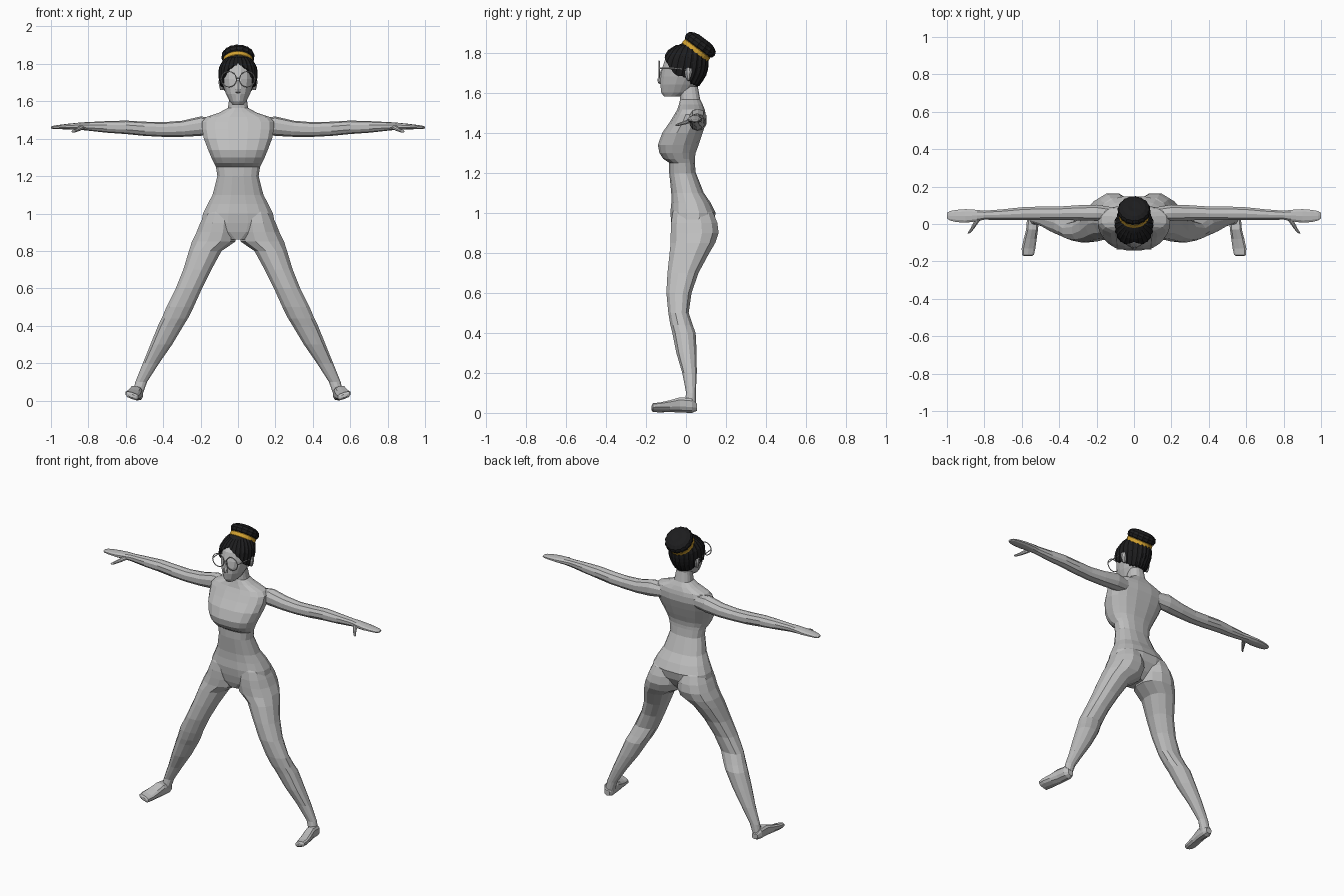
import bpy, bmesh, math
from mathutils import Vector


def material(name, col):
    m = bpy.data.materials.new(name)
    m.diffuse_color = (*col, 1)
    return m


GREY = material("plain grey", (0.52, 0.52, 0.52))
BLACK = material("hair black", (0.012, 0.012, 0.013))
GOLD = material("band gold", (0.65, 0.36, 0.03))


def loft(name, rings, mat, mirror=False, cap=True):
    """Skin a list of equal-length point rings."""
    bm = bmesh.new()
    rows = [[bm.verts.new(p) for p in r] for r in rings]
    n = len(rows[0])
    for a, b in zip(rows, rows[1:]):
        for i in range(n):
            j = (i + 1) % n
            bm.faces.new((a[i], a[j], b[j], b[i]))
    if cap:
        bm.faces.new(rows[0])
        bm.faces.new(rows[-1])
    bmesh.ops.recalc_face_normals(bm, faces=bm.faces)
    me = bpy.data.meshes.new(name)
    bm.to_mesh(me)
    bm.free()
    me.materials.append(mat)
    ob = bpy.data.objects.new(name, me)
    bpy.context.collection.objects.link(ob)
    if mirror:
        ob.modifiers.new("mirror", 'MIRROR')
    return ob


def oval(c, u, v, n=12, p=1.0):
    """Superellipse ring with centre c and half-axis vectors u, v."""
    c, u, v = Vector(c), Vector(u), Vector(v)
    out = []
    for i in range(n):
        a = 2 * math.pi * (i + 0.5) / n
        ca, sa = math.cos(a), math.sin(a)
        out.append(c + u * math.copysign(abs(ca) ** p, ca)
                   + v * math.copysign(abs(sa) ** p, sa))
    return out


def level(z, x0, x1, y0, y1, n=12, p=1.0):
    return oval(((x0 + x1) / 2, (y0 + y1) / 2, z),
                ((x1 - x0) / 2, 0, 0), (0, (y1 - y0) / 2, 0), n, p)


# torso and neck: height, half width, front y, back y
torso = [(.86, .05, -.05, .07), (.90, .16, -.065, .11), (.95, .20, -.075, .14),
         (1.0, .19, -.08, .15), (1.05, .165, -.075, .125), (1.1, .138, -.075, .09),
         (1.2, .112, -.085, .05), (1.25, .12, -.085, .045), (1.27, .13, -.115, .045),
         (1.30, .145, -.135, .05), (1.34, .162, -.142, .065), (1.40, .185, -.12, .085),
         (1.45, .195, -.085, .1), (1.49, .195, -.06, .1), (1.515, .175, -.045, .095),
         (1.54, .1, -.037, .085), (1.565, .055, -.03, .072), (1.63, .045, -.03, .06)]
loft("torso", [level(z, -w, w, f, b, 16, .8) for z, w, f, b in torso], GREY)

# legs: height, inner x, outer x, front y, back y
leg = [(1.04, .04, .14, -.05, .09), (1.0, .02, .18, -.07, .14), (.95, .005, .205, -.078, .16),
       (.90, .002, .225, -.08, .167), (.85, .01, .25, -.08, .15), (.80, .085, .265, -.085, .12),
       (.70, .14, .295, -.095, .065), (.60, .19, .335, -.1, .03), (.50, .235, .385, -.09, .015),
       (.44, .265, .41, -.08, .035), (.40, .29, .43, -.07, .05), (.30, .35, .47, -.05, .055),
       (.20, .42, .51, -.02, .055), (.10, .485, .55, 0, .05), (.03, .51, .565, -.01, .05)]
loft("leg", [level(z, a, b, f, k, 12, .9) for z, a, b, f, k in leg], GREY, True)

# feet: y, centre x, half width, bottom, top (outer edge slightly lifted)
foot = [(.054, .537, .02, .01, .045), (.03, .54, .033, 0, .07), (-.03, .545, .033, 0, .075),
        (-.08, .555, .036, 0, .055), (-.13, .564, .038, 0, .04), (-.165, .567, .033, 0, .036),
        (-.172, .567, .02, .008, .025)]
rings = []
for y, x, w, b, t in foot:
    r = oval((x, y, (b + t) / 2), (w, 0, 0), (0, 0, (t - b) / 2), 10, .7)
    rings.append([Vector((q.x, q.y, q.z + .3 * max(0, q.x - .54))) for q in r])
loft("foot", rings, GREY, True)

# arms with flat hands: x, centre y, centre z, half depth, half height
arm = [(.12, .052, 1.468, .04, .042), (.2, .06, 1.467, .045, .052), (.3, .06, 1.453, .042, .043),
       (.4, .057, 1.449, .038, .039), (.5, .057, 1.453, .038, .038), (.6, .055, 1.461, .036, .036),
       (.7, .05, 1.463, .03, .031), (.8, .047, 1.466, .025, .023), (.84, .045, 1.467, .032, .02),
       (.9, .043, 1.465, .038, .016), (.95, .043, 1.463, .034, .012), (.985, .044, 1.461, .026, .009),
       (1.0, .045, 1.46, .015, .005)]
loft("arm", [oval((x, y, z), (0, ry, 0), (0, 0, rz), 10, .9) for x, y, z, ry, rz in arm], GREY, True)

# thumbs
thumb = [(.83, .03, 1.463, .016), (.85, .0, 1.453, .014), (.865, -.025, 1.445, .011),
         (.88, -.045, 1.439, .009), (.886, -.052, 1.437, .004)]
loft("thumb", [oval((x, y, z), (r, 0, 0), (0, 0, r * .8), 8) for x, y, z, r in thumb], GREY, True)

# head: height, half width, front y, back y
head = [(1.58, .028, -.11, -.03), (1.60, .045, -.125, .03), (1.64, .066, -.13, .06),
        (1.68, .08, -.128, .085), (1.72, .088, -.122, .097), (1.77, .088, -.105, .098),
        (1.81, .068, -.07, .085), (1.835, .04, -.03, .06)]
loft("head", [level(z, -w, w, f, b, 16) for z, w, f, b in head], GREY)

# nose
nose = [(1.715, .008, -.125, -.11), (1.665, .014, -.143, -.11), (1.65, .016, -.14, -.11),
        (1.643, .01, -.13, -.11)]
loft("nose", [level(z, -w, w, f, b, 6) for z, w, f, b in nose], GREY)

# ears
ear = [(1.66, .006), (1.675, .012), (1.70, .019), (1.72, .016), (1.73, .006)]
loft("ear", [level(z, .075, .092 + r * .7, .012 - r, .012 + r, 8) for z, r in ear], GREY, True)


def head_at(z):
    for a, b in zip(head, head[1:]):
        if z <= b[0]:
            t = (z - a[0]) / (b[0] - a[0])
            return [p + (q - p) * t for p, q in zip(a, b)]
    return head[-1]


# hair shell: the hairline height follows the angle from the front
line = [(0, 1.80), (25, 1.775), (50, 1.735), (75, 1.685), (100, 1.675), (130, 1.64), (180, 1.63)]


def hairline(deg):
    for (a, za), (b, zb) in zip(line, line[1:]):
        if deg <= b:
            return za + (zb - za) * (deg - a) / (b - a)
    return line[-1][1]


N, ROWS = 48, 8
rings = []
for r in range(-1, ROWS + 1):
    ring = []
    for i in range(N):
        a = 2 * math.pi * i / N
        deg = abs(math.degrees(a if a <= math.pi else a - 2 * math.pi))
        z0 = hairline(deg) - (.006 if i % 2 else 0)
        z = z0 + (1.832 - z0) * max(r, 0) / ROWS
        _, w, f, b = head_at(z)
        grow = -.008 if r < 0 else (.011 if i % 2 else .016)
        ring.append(Vector(((w + grow) * math.sin(a),
                            (f + b) / 2 - ((b - f) / 2 + grow) * math.cos(a), z + .006)))
    rings.append(ring)
loft("hair", rings, BLACK, cap=False)

# tilted hair gather, band and bun
AXIS, SIDE = Vector((0, .6, .8)), Vector((0, -.8, .6))
BASE = Vector((0, .05, 1.81))


def tilted(name, prof, mat, n, ripple=0):
    rings = []
    for h, r in prof:
        c = BASE + AXIS * h
        pts = oval(c, Vector((r, 0, 0)), SIDE * r, n)
        rings.append([c + (q - c) * (1 - ripple * (i % 2)) for i, q in enumerate(pts)])
    loft(name, rings, mat)


tilted("hair_gather", [(-.06, .1), (-.03, .088), (0, .073)], BLACK, 32, .04)
tilted("hair_band", [(-.014, .076), (-.01, .081), (.012, .08), (.017, .075)], GOLD, 24)
tilted("bun", [(.008, .07), (.02, .085), (.038, .09), (.055, .083), (.068, .062),
               (.074, .035), (.07, .012)], BLACK, 32, .05)

# round spectacles: rims, bridge and temples
RIM = Vector((.049, -.134, 1.718))
rings = []
for i in range(25):
    a = 2 * math.pi * i / 24
    d = Vector((math.cos(a), 0, math.sin(a)))
    rings.append(oval(RIM + d * .041, d * .003, (0, .003, 0), 6))
loft("spectacle_rim", rings, GREY, True, cap=False)
loft("spectacle_bridge", [oval((x, -.136, 1.725), (0, .003, 0), (0, 0, .003), 6)
                          for x in (-.01, .01)], GREY)
loft("spectacle_temple", [oval(c, (.0025, 0, 0), (0, 0, .003), 6)
                          for c in ((.089, -.134, 1.722), (.096, -.06, 1.722), (.098, .015, 1.715))],
     GREY, True)
